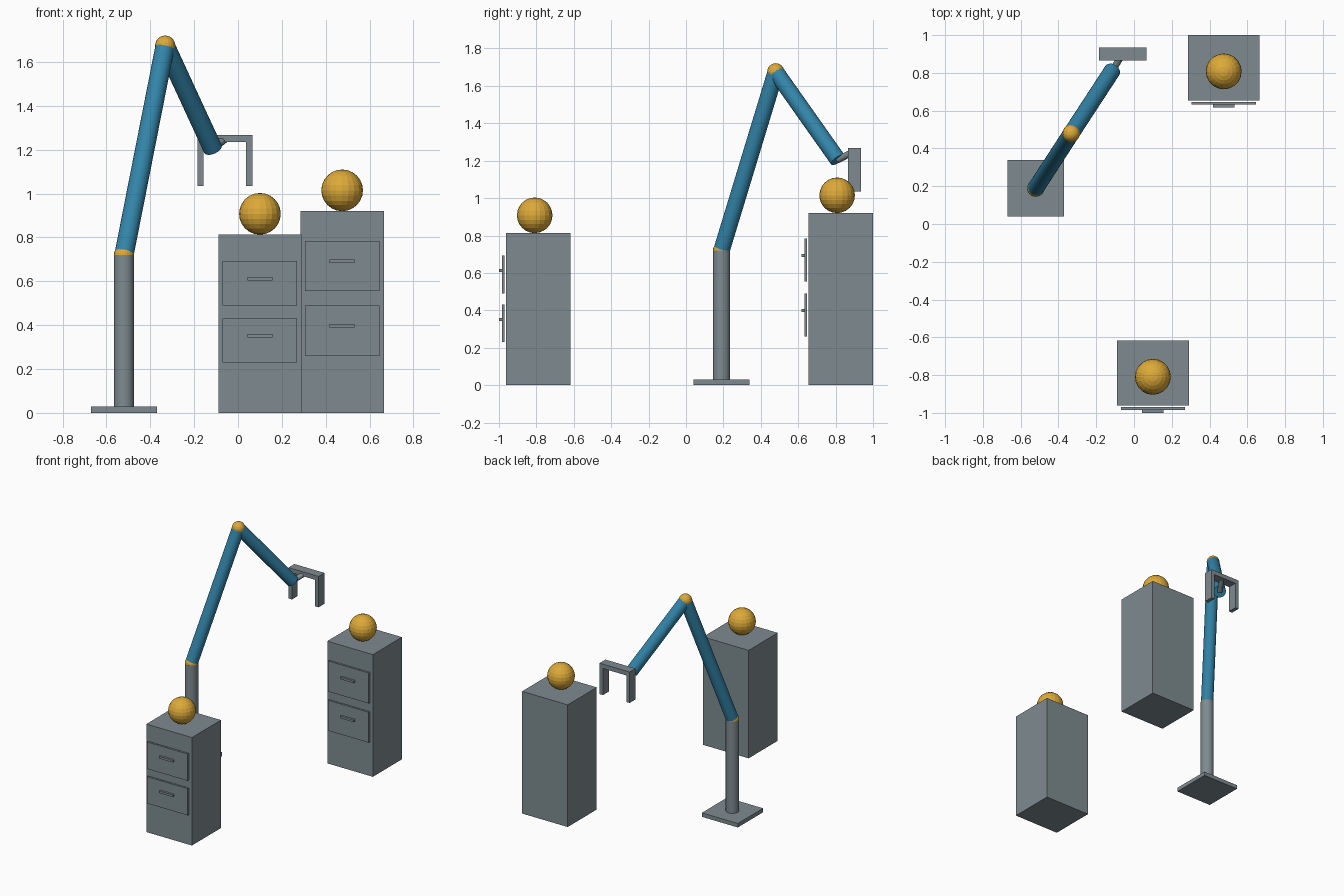
import bpy, math
from mathutils import Vector

if "Cube" in bpy.data.objects:
    bpy.data.objects.remove(bpy.data.objects["Cube"])


def material(name, rgb):
    m = bpy.data.materials.new(name)
    m.diffuse_color = (*rgb, 1)
    m.use_nodes = True
    m.node_tree.nodes["Principled BSDF"].inputs["Base Color"].default_value = m.diffuse_color
    return m


GREY = material("slate grey", (0.21, 0.26, 0.28))
BLUE = material("steel blue", (0.033, 0.235, 0.40))
GOLD = material("golden yellow", (0.72, 0.40, 0.04))


def finish(name, mat):
    ob = bpy.context.object
    ob.name = name
    ob.data.materials.append(mat)
    return ob


def box(name, x, y, z, mat=GREY):
    """Box from (min, max) pairs on each axis."""
    bpy.ops.mesh.primitive_cube_add(
        size=1, location=[(a + b) / 2 for a, b in (x, y, z)])
    ob = finish(name, mat)
    ob.scale = [b - a for a, b in (x, y, z)]
    bpy.ops.object.transform_apply(location=False, rotation=False, scale=True)
    return ob


def rod(name, start, end, radius, mat):
    """Straight flat-ended cylinder between two points."""
    a, b = Vector(start), Vector(end)
    bpy.ops.mesh.primitive_cylinder_add(
        vertices=24, radius=radius, depth=(b - a).length, location=(a + b) / 2,
        rotation=(b - a).to_track_quat('Z', 'Y').to_euler())
    ob = finish(name, mat)
    bpy.ops.object.shade_smooth_by_angle(angle=math.radians(30))
    return ob


def ball(name, centre, radius, segments=20, rings=12):
    bpy.ops.mesh.primitive_uv_sphere_add(
        segments=segments, ring_count=rings, radius=radius, location=centre)
    return finish(name, GOLD)


def cabinet(label, cx, front, height, drawers, handles):
    """Cabinet with two drawer fronts, their handles and a ball on top."""
    box(label + "_cabinet", (cx - 0.19, cx + 0.19), (front, front + 0.345), (0, height))
    for i, (z, h) in enumerate(zip(drawers, handles)):
        box(f"{label}_drawer_{i}", (cx - 0.17, cx + 0.17),
            (front - 0.022, front - 0.008), z)
        box(f"{label}_handle_{i}", (cx - 0.057, cx + 0.057),
            (front - 0.038, front - 0.022), (h - 0.008, h + 0.008))
    ball(label + "_ball", (cx, front + 0.153, height + 0.095), 0.095)


# Cabinets
cabinet("near", 0.10, -0.962, 0.813, [(0.49, 0.692), (0.23, 0.431)], [0.612, 0.352])
cabinet("far", 0.475, 0.655, 0.92, [(0.555, 0.785), (0.26, 0.489)], [0.692, 0.398])

# Arm: base, column, two links with ball joints, wrist
shoulder = (-0.52, 0.19, 0.72)
elbow = (-0.332, 0.48, 1.675)
wrist = (-0.115, 0.812, 1.205)
palm = (-0.06, 0.90, 1.25)
box("arm_base", (-0.67, -0.37), (0.04, 0.34), (0, 0.03))
rod("column", (-0.52, 0.19, 0.03), shoulder, 0.046, GREY)
ball("shoulder_joint", shoulder, 0.046)
rod("upper_arm", shoulder, elbow, 0.044, BLUE)
ball("elbow_joint", elbow, 0.046)
rod("forearm", elbow, wrist, 0.044, BLUE)
rod("wrist", wrist, palm, 0.018, GREY)

# Gripper
box("gripper_palm", (-0.185, 0.065), (0.865, 0.935), (1.235, 1.268))
for side, x in (("left", -0.185), ("right", 0.037)):
    box(f"{side}_finger", (x, x + 0.028), (0.865, 0.935), (1.035, 1.235))
